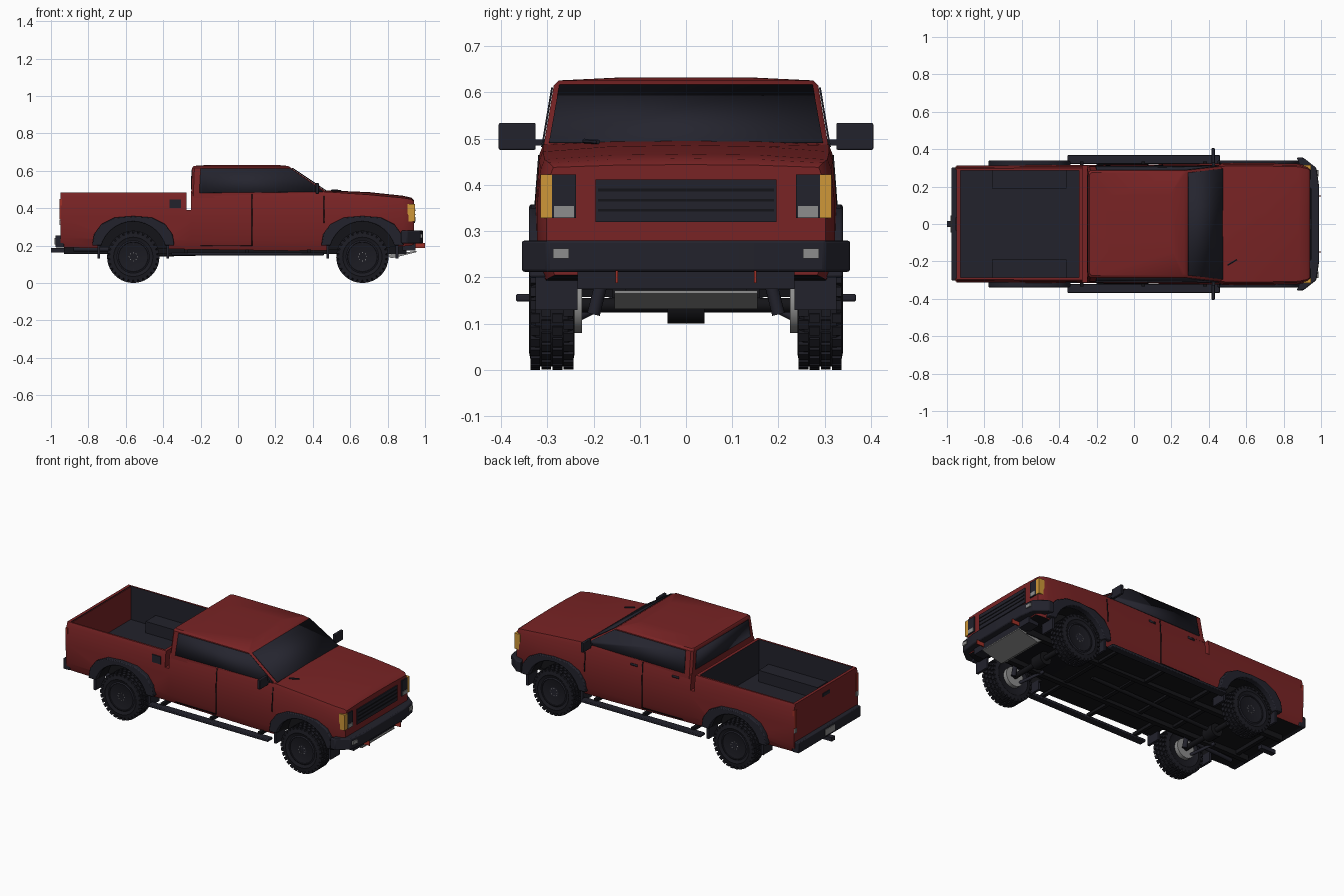
import bpy, bmesh, math
from mathutils import Matrix, Vector

cube = bpy.data.objects.get("Cube")
if cube:
    bpy.data.objects.remove(cube, do_unlink=True)


def material(name, r, g, b):
    m = bpy.data.materials.new(name)
    m.use_nodes = True
    m.diffuse_color = (r, g, b, 1)
    bsdf = next(n for n in m.node_tree.nodes if n.type == 'BSDF_PRINCIPLED')
    bsdf.inputs["Base Color"].default_value = (r, g, b, 1)
    return m


RED = material("red paint", .19, .017, .018)
DARK = material("dark trim", .016, .016, .025)
GLASS = material("dark glass", .018, .018, .028)
RUBBER = material("tyre rubber", .011, .011, .016)
BLACK = material("underbody black", .007, .007, .009)
GREY = material("grey metal", .27, .27, .27)
AMBER = material("amber lens", .62, .31, .04)
HOOK = material("bright red", .35, .03, .02)


# Helpers
def make(name, bm, mat, mirror=False, bevel=0, solid=0):
    bmesh.ops.recalc_face_normals(bm, faces=bm.faces)
    mesh = bpy.data.meshes.new(name)
    bm.to_mesh(mesh)
    bm.free()
    mesh.shade_smooth()
    mesh.set_sharp_from_angle(angle=math.radians(32))
    mesh.materials.append(mat)
    ob = bpy.data.objects.new(name, mesh)
    bpy.context.scene.collection.objects.link(ob)
    if solid:
        s = ob.modifiers.new("thickness", 'SOLIDIFY')
        s.thickness, s.offset = solid, 0
    if bevel:
        b = ob.modifiers.new("bevel", 'BEVEL')
        b.width, b.segments = bevel, 2
    if mirror:
        m = ob.modifiers.new("mirror", 'MIRROR')
        m.use_axis = (False, True, False)
    return ob


def loft_mesh(rings, caps=True):
    bm = bmesh.new()
    rows = [[bm.verts.new(p) for p in ring] for ring in rings]
    n = len(rows[0])
    for a, b in zip(rows, rows[1:]):
        for i in range(n):
            bm.faces.new((a[i], a[(i + 1) % n], b[(i + 1) % n], b[i]))
    if caps:
        bm.faces.new(rows[0])
        bm.faces.new(rows[-1])
    return bm


def prism(name, pts, axis, lo, hi, mat, **kw):
    put = {'X': lambda p, t: (t, *p), 'Y': lambda p, t: (p[0], t, p[1]), 'Z': lambda p, t: (*p, t)}[axis]
    return make(name, loft_mesh([[put(p, t) for p in pts] for t in (lo, hi)]), mat, **kw)


def box(name, x, y, z, mat, **kw):
    return prism(name, [(x[0], y[0]), (x[1], y[0]), (x[1], y[1]), (x[0], y[1])], 'Z', *z, mat, **kw)


def plate(name, pts, mat, **kw):
    bm = bmesh.new()
    bm.faces.new([bm.verts.new(p) for p in pts])
    return make(name, bm, mat, solid=.004, **kw)


def rod(name, a, b, r, mat, n=12, **kw):
    a, b = Vector(a), Vector(b)
    bm = bmesh.new()
    turn = (b - a).to_track_quat('Z', 'Y').to_matrix().to_4x4()
    bmesh.ops.create_cone(bm, cap_ends=True, segments=n, radius1=r, radius2=r, depth=(b - a).length,
                          matrix=Matrix.Translation((a + b) / 2) @ turn)
    return make(name, bm, mat, **kw)


def lathe(name, profile, x, z, mat, n=40, **kw):
    rings = [[(x + r * math.cos(i * math.tau / n), y, z + r * math.sin(i * math.tau / n))
              for i in range(n)] for r, y in profile]
    return make(name, loft_mesh(rings), mat, **kw)


# Body shell: stations of x, half width, underside and top
STATIONS = [(-.95, .312, .19, .485, 0), (-.25, .316, .18, .485, 0), (.3, .321, .172, .486, 0),
            (.48, .325, .175, .487, .008), (.7, .326, .185, .472, .014), (.88, .322, .195, .455, .012),
            (.925, .312, .2, .448, .009), (.94, .302, .205, .438, .006)]


def half_width(x):
    for a, b in zip(STATIONS, STATIONS[1:]):
        if a[0] <= x <= b[0]:
            return a[1] + (b[1] - a[1]) * (x - a[0]) / (b[0] - a[0])
    return STATIONS[-1][1]


def section(x, w, lo, hi, crown):
    half = [(0, lo), (.94 * w, lo), (w, lo + .05), (w, .36), (.975 * w, hi - .02), (.95 * w, hi),
            (.5 * w, hi + .8 * crown), (0, hi + crown)]
    return [(x, y, z) for y, z in half] + [(x, -y, z) for y, z in half[-2:0:-1]]


body = make("body", loft_mesh([section(*s) for s in STATIONS]), RED)
body.data.materials.append(BLACK)
for f in body.data.polygons:
    if f.normal.z < -.7:
        f.material_index = 1

# Cut the bed, the gap behind the cab and the wheel wells
AXLES = {"rear": -.56, "front": .665}
cutters = [(box("bed_cut", (-.932, -.295), (-.287, .287), (.28, .6), DARK), 'DIFFERENCE'),
           (box("gap_cut", (-.276, -.25), (-.4, .4), (.39, .6), RED), 'DIFFERENCE')]
for s in (-1, 1):
    cutters.append((box("wheel_house", (-.76, -.36), sorted((s * .19, s * .295)), (.25, .35), DARK), 'UNION'))
for x in AXLES.values():
    for s in (-1, 1):
        cutters.append((rod("well_cut", (x, s * .205, .15), (x, s * .4, .15), .183, BLACK, 40), 'DIFFERENCE'))
for ob, op in cutters:
    ob.hide_render = True
    m = body.modifiers.new("cut", 'BOOLEAN')
    m.object, m.operation, m.solver, m.material_mode = ob, op, 'EXACT', 'TRANSFER'
shell = bpy.data.meshes.new_from_object(body.evaluated_get(bpy.context.evaluated_depsgraph_get()))
body.modifiers.clear()
body.data = shell
shell.shade_smooth()
shell.set_sharp_from_angle(angle=math.radians(32))
for ob, op in cutters:
    bpy.data.objects.remove(ob, do_unlink=True)
box("tailgate_lining", (-.933, -.928), (-.286, .286), (.281, .48), RED)

# Cab: rings from the belt line to the roof
cab = [(-.25, .487, .31, .455), (-.25, .472, .307, .49), (-.245, .285, .286, .615),
       (-.238, .268, .275, .626), (-.15, .2, .15, .632)]
make("cab", loft_mesh([[(a, -w + .012, z), (a + .012, -w, z), (b - .012, -w, z), (b, -w + .012, z),
                        (b, w - .012, z), (b - .012, w, z), (a + .012, w, z), (a, w - .012, z)]
                       for a, b, w, z in cab]), RED)


def cab_y(z):
    return .31 - (z - .49) * .17


plate("side_windows", [(x, cab_y(z), z) for x, z in
                       [(-.207, .482), (.455, .487), (.435, .506), (.283, .611), (-.2, .611)]], GLASS, mirror=True)
plate("windshield", [(.474, -.296, .492), (.474, .296, .492), (.29, .274, .615), (.29, -.274, .615)], GLASS)
plate("rear_window", [(-.25, -.265, .5), (-.25, .265, .5), (-.247, .25, .607), (-.247, -.25, .607)], GLASS)
prism("window_pillar", [(.068, .482), (.074, .482), (.074, .61), (.068, .61)], 'Y', .28, .287, BLACK, mirror=True)


# Door seams, handles and filler cap follow the body side
def side_y(x, z):
    return half_width(x) * (1 - .025 * max(0, z - .36) / .107) + .001


def seam(name, x0, x1, levels, mat=BLACK, **kw):
    rows = [[(x, side_y(x, z), z) for x in (x0, x1)] for z in levels]
    for lo, hi in zip(rows, rows[1:]):
        plate(name, [lo[0], lo[1], hi[1], hi[0]], mat, **kw)


seam("door_seam", .073, .077, (.2, .36, .475), mirror=True)
seam("front_door_seam", .458, .462, (.32, .36, .465), mirror=True)
seam("sill_seam", -.2, .077, (.197, .201), mirror=True)
for x in (-.17, .11):
    seam("door_handle", x, x + .045, (.438, .45), DARK)
cap_y = -side_y(-.33, .425)
box("filler_cap", (-.365, -.305), (cap_y - .003, cap_y + .006), (.4, .447), DARK)

# Wheels, flares and mud flaps
for end, x in AXLES.items():
    lathe(end + "_tyres", [(.086, .25), (.105, .241), (.125, .245), (.133, .255), (.133, .325),
                           (.125, .335), (.105, .339), (.086, .33)], x, .14, RUBBER, mirror=True)
    bm = bmesh.new()
    for i in range(30):
        for row in range(4):
            turn = Matrix.Rotation((i + .5 * (row % 2)) * math.tau / 30, 4, 'Y')
            spot = Matrix.Translation((x, .254 + .024 * row, .14)) @ turn @ Matrix.Translation((0, 0, .132))
            bmesh.ops.create_cube(bm, size=1, matrix=spot @ Matrix.Diagonal((.02, .021, .015, 1)))
    make(end + "_tread", bm, RUBBER, mirror=True)
    lathe(end + "_rims", [(.084, .255), (.088, .33), (.08, .334), (.074, .318), (.07, .29)], x, .14, DARK, mirror=True)
    for i in range(8):
        a = i * math.tau / 8
        dx, dz = math.cos(a), math.sin(a)
        rod(end + "_spokes", (x + .02 * dx, .318, .14 + .02 * dz), (x + .078 * dx, .322, .14 + .078 * dz),
            .009, DARK, 6, mirror=True)
        rod(end + "_bolts", (x + .022 * dx, .32, .14 + .022 * dz), (x + .022 * dx, .331, .14 + .022 * dz),
            .003, GREY, 6, mirror=True)
    rod(end + "_hubs", (x, .28, .14), (x, .33, .14), .03, DARK, 20, mirror=True)
    outer = [(-.22, .2), (-.21, .26), (-.17, .315), (-.1, .35), (0, .358)]
    outer += [(-px, pz) for px, pz in outer[-2::-1]]
    inner = [(.178 * math.cos(a), .15 + .178 * math.sin(a))
             for a in (math.radians(16 + i * 148 / 14) for i in range(15))]
    prism(end + "_flares", [(x + px, pz) for px, pz in outer + inner], 'Y', .3, .339, DARK, mirror=True, bevel=.005)
    for s in (-1, 1):
        box(end + "_mud_flaps", (x + s * .185 - .007, x + s * .185 + .007), (.235, .325), (.13, .22), DARK, mirror=True)
    rod(end + "_axle", (x, -.25, .14), (x, .25, .14), .016, BLACK)
    rod(end + "_differential", (x, -.04, .14), (x, .04, .14), .04, BLACK, 16)
    rod(end + "_brakes", (x, .225, .14), (x, .25, .14), .06, GREY, 20, mirror=True)
    rod(end + "_dampers", (x + .03, .2, .12), (x + .03, .17, .24), .014, DARK, mirror=True)
    rod(end + "_links", (x - .03, .24, .11), (x - .12, .12, .17), .009, DARK, mirror=True)

# Frame and running boards
box("frame_rails", (-.93, .9), (.13, .16), (.155, .2), BLACK, mirror=True)
for x in (-.85, -.4, -.15, .1, .38, .82):
    box("cross_member", (x - .012, x + .012), (-.14, .14), (.165, .195), BLACK)
rod("drive_shaft", (-.56, 0, .15), (.3, 0, .17), .012, BLACK)
rod("exhaust_pipe", (-.88, -.22, .18), (-.6, -.2, .18), .012, DARK)
box("running_boards", (-.355, .46), (.322, .368), (.148, .164), DARK, mirror=True, bevel=.004)
for x in (-.28, .05, .38):
    box("board_brackets", (x - .01, x + .01), (.15, .335), (.158, .178), BLACK, mirror=True)

# Front end
prism("front_bumper", [(.87, -.355), (.905, -.355), (.975, -.3), (.99, -.2), (.99, .2), (.975, .3),
                       (.905, .355), (.87, .355), (.9, .28), (.9, -.28)], 'Z', .212, .28, DARK, bevel=.006)
box("lower_valance", (.88, .95), (-.235, .235), (.175, .215), DARK)
box("fog_lamps", (.975, .987), (.253, .288), (.241, .262), GREY, mirror=True)
prism("skid_plate", [(.955, .172), (.955, .165), (.82, .132), (.79, .15)], 'Y', -.155, .155, GREY)
box("tow_hooks", (.95, 1), (.147, .153), (.188, .215), HOOK, mirror=True)
box("grille", (.93, .946), (-.196, .196), (.32, .412), DARK)
for z in (.345, .367, .389):
    box("grille_bar", (.94, .949), (-.19, .19), (z - .003, z + .003), BLACK)
box("headlamps", (.92, .946), (.238, .29), (.328, .423), DARK, mirror=True)
box("headlamp_lenses", (.94, .949), (.242, .286), (.33, .354), GREY, mirror=True)
box("turn_signals", (.905, .945), (.289, .315), (.328, .423), AMBER, mirror=True)
rod("wiper", (.5, -.22, .495), (.55, -.19, .493), .005, DARK, 6)

# Mirrors
box("door_mirrors", (.415, .432), (.325, .405), (.476, .534), DARK, mirror=True, bevel=.003)
box("mirror_arms", (.418, .432), (.295, .335), (.485, .498), DARK, mirror=True)

# Rear end
box("rear_bumper", (-.976, -.93), (-.302, .302), (.19, .255), DARK, bevel=.005)
box("number_plate", (-.98, -.975), (-.045, .045), (.205, .24), GREY)
box("hitch", (-1, -.9), (-.016, .016), (.162, .186), DARK)
box("tail_lamps", (-.955, -.94), (.288, .308), (.34, .45), HOOK, mirror=True)
box("reverse_lamps", (-.955, -.94), (.288, .308), (.31, .338), GREY, mirror=True)
box("tailgate_handle", (-.954, -.948), (-.035, .035), (.43, .45), DARK)
